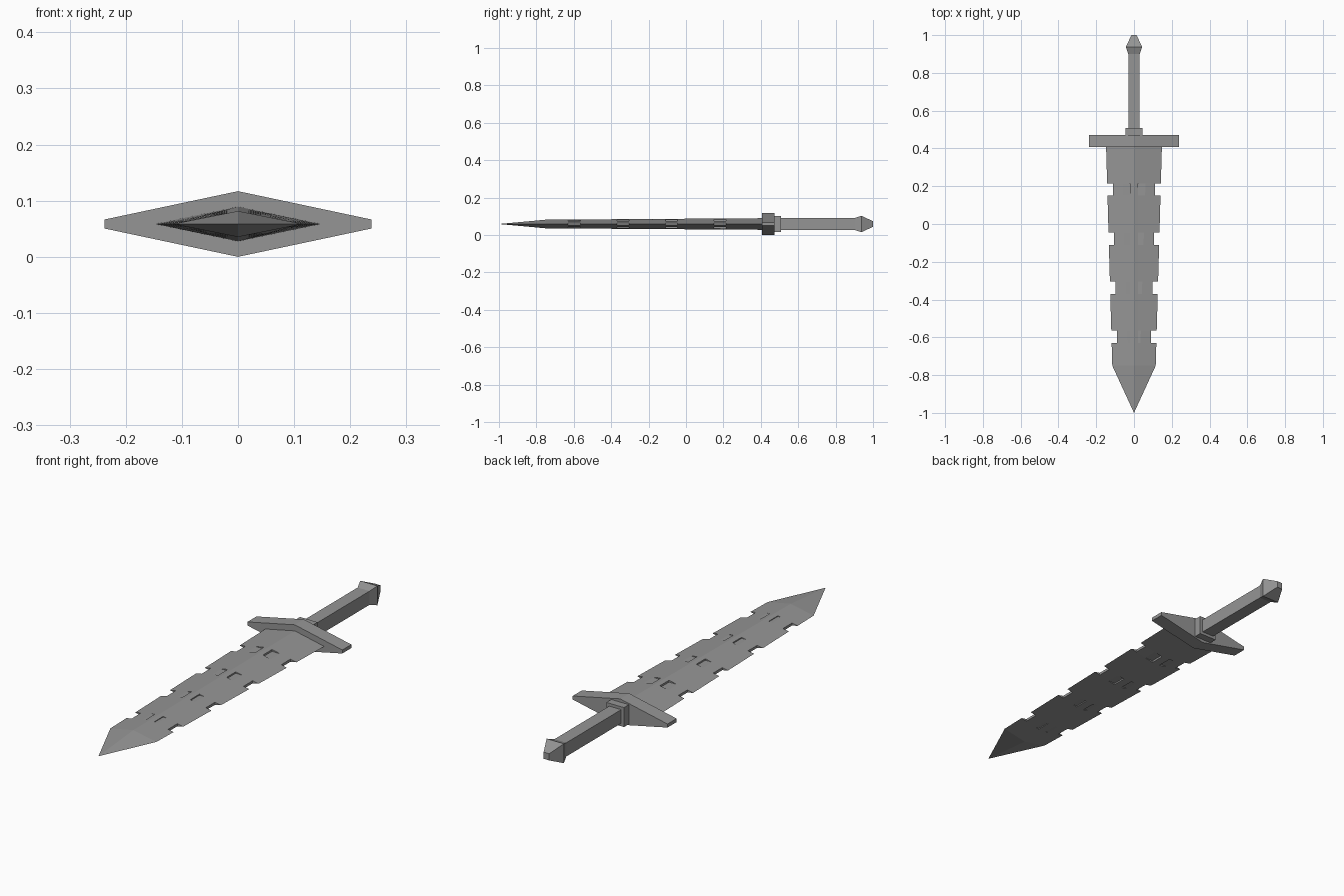
import bpy
import bmesh

cube = bpy.data.objects.get("Cube")
if cube:
    bpy.data.objects.remove(cube, do_unlink=True)

MID = 0.0585  # height of the centre line

steel = bpy.data.materials.new("grey steel")
steel.use_nodes = True
colour = (0.3, 0.3, 0.3, 1)
steel.diffuse_color = colour
steel.node_tree.nodes["Principled BSDF"].inputs["Base Color"].default_value = colour


def diamond(w, h):
    return [(w, 0), (0, h), (-w, 0), (0, -h)]


def rect(w, h):
    return [(w, -h), (w, h), (-w, h), (-w, -h)]


def finish(name, bm):
    bmesh.ops.recalc_face_normals(bm, faces=bm.faces)
    mesh = bpy.data.meshes.new(name)
    bm.to_mesh(mesh)
    bm.free()
    mesh.materials.append(steel)
    obj = bpy.data.objects.new(name, mesh)
    bpy.context.collection.objects.link(obj)
    return obj


def loft(bm, sections, tip=None):
    """Join outlines (y, [(x, z)...]) along y, closing with caps or a point."""
    rings = [[bm.verts.new((x, y, MID + z)) for x, z in outline]
             for y, outline in sections]
    n = len(rings[0])
    for a, b in zip(rings, rings[1:]):
        for i in range(n):
            j = (i + 1) % n
            bm.faces.new((a[i], a[j], b[j], b[i]))
    bm.faces.new(rings[0])
    if tip is None:
        bm.faces.new(rings[-1])
    else:
        point = bm.verts.new((0, tip, MID))
        for i in range(n):
            bm.faces.new((rings[-1][i], rings[-1][(i + 1) % n], point))


def part(name, sections, tip=None):
    bm = bmesh.new()
    loft(bm, sections, tip)
    return finish(name, bm)


def box(bm, x0, x1, y0, y1, z0, z1):
    x0, x1 = sorted((x0, x1))
    z0, z1 = sorted((z0, z1))
    loft(bm, [(y, [(x0, z0), (x1, z0), (x1, z1), (x0, z1)]) for y in (y0, y1)])


# Blade with a ridge down the middle
blade = part("blade", [(0.42, diamond(0.148, 0.031)),
                       (-0.75, diamond(0.115, 0.023))], tip=-1.0)

# Notches in the edges and shallow pockets beside the ridge
bm = bmesh.new()
for k in range(4):
    y0 = 0.15 - 0.26 * k
    y1 = y0 + 0.065
    edge = 0.112 - 0.007 * k
    for side in (-1, 1):
        box(bm, side * edge, side * 0.3, y0, y1, -0.1, 0.1)
        for face in (-1, 1):
            box(bm, side * 0.02, side * 0.08, y0, y1, face * 0.0168, face * 0.1)
cutter = finish("notch_cutter", bm)
cutter.hide_render = True

cut = blade.modifiers.new("notches", "BOOLEAN")
cut.operation = "DIFFERENCE"
cut.solver = "EXACT"
cut.object = cutter
bpy.context.view_layer.objects.active = blade
bpy.ops.object.modifier_apply(modifier=cut.name)
bpy.data.objects.remove(cutter, do_unlink=True)

# Guard with blunt ends
guard = [(0.238, -0.008), (0.238, 0.008), (0, 0.0585),
         (-0.238, 0.008), (-0.238, -0.008), (0, -0.0585)]
part("guard", [(0.407, guard), (0.472, guard)])

# Hilt
part("collar", [(y, rect(0.044, 0.044)) for y in (0.47, 0.507)])
part("grip", [(y, rect(0.03, 0.031)) for y in (0.5, 0.9)])
part("pommel", [(0.9, rect(0.03, 0.031)), (0.937, rect(0.043, 0.044)),
                (1.0, rect(0.014, 0.015))])
